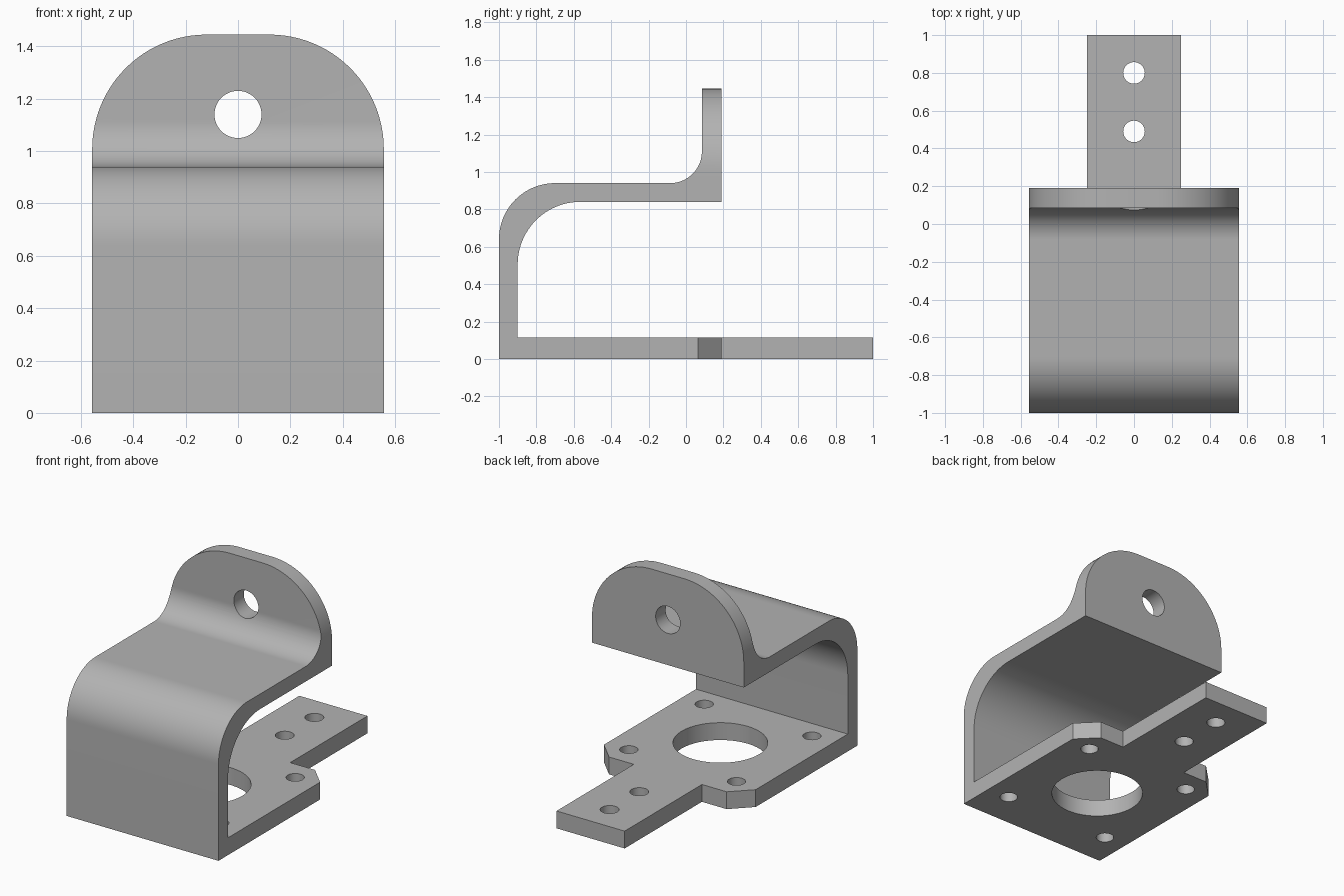
import bpy, bmesh
from math import sin, cos, radians
from mathutils import Vector

if "Cube" in bpy.data.objects:
    bpy.data.objects.remove(bpy.data.objects["Cube"], do_unlink=True)

# Dimensions
HALF_W, TONGUE_W = 0.557, 0.25
PLATE_T, PLATE_BACK, CHAMFER = 0.115, 0.19, 0.125
SHELF_LOW, SHELF_TOP, TOP = 0.84, 0.94, 1.445
HOLE_Y, HOLE_STEP = -0.36, 0.395

steel = bpy.data.materials.new("plain grey")
steel.use_nodes = True
grey = (0.45, 0.45, 0.45, 1)
steel.diffuse_color = grey
steel.node_tree.nodes["Principled BSDF"].inputs["Base Color"].default_value = grey


def arc(cx, cy, r, a0, a1, n=24):
    angles = [radians(a0 + (a1 - a0) * i / n) for i in range(n + 1)]
    return [(cx + r * cos(a), cy + r * sin(a)) for a in angles]


def prism(name, outline, axis, lo, hi):
    """Extrude a 2D outline along an axis between lo and hi."""
    place = {"x": lambda u, v: (lo, u, v),
             "y": lambda u, v: (u, lo, v),
             "z": lambda u, v: (u, v, lo)}[axis]
    bm = bmesh.new()
    face = bm.faces.new([bm.verts.new(place(u, v)) for u, v in outline])
    out = bmesh.ops.extrude_face_region(bm, geom=[face])
    move = Vector([(hi - lo) * (axis == k) for k in "xyz"])
    bmesh.ops.translate(bm, vec=move,
                        verts=[g for g in out["geom"] if isinstance(g, bmesh.types.BMVert)])
    bmesh.ops.recalc_face_normals(bm, faces=bm.faces)
    mesh = bpy.data.meshes.new(name)
    bm.to_mesh(mesh)
    bm.free()
    mesh.materials.append(steel)
    ob = bpy.data.objects.new(name, mesh)
    bpy.context.collection.objects.link(ob)
    return ob


def combine(ob, other, operation):
    """Apply a boolean and discard the helper."""
    mod = ob.modifiers.new("boolean", "BOOLEAN")
    mod.object, mod.operation, mod.solver = other, operation, "EXACT"
    bpy.context.view_layer.objects.active = ob
    bpy.ops.object.modifier_apply(modifier=mod.name)
    bpy.data.objects.remove(other, do_unlink=True)


def drill(ob, u, v, r, axis, lo, hi):
    circle = arc(u, v, r, 0, 360, 48)[:-1]
    combine(ob, prism("drill", circle, axis, lo, hi), "DIFFERENCE")


# Base plate with chamfered ears and a narrow tongue
half = [(HALF_W, -1), (HALF_W, PLATE_BACK - CHAMFER),
        (HALF_W - CHAMFER, PLATE_BACK), (TONGUE_W, PLATE_BACK), (TONGUE_W, 1)]
plan = half + [(-x, y) for x, y in reversed(half)]
bracket = prism("bracket", plan, "z", 0, PLATE_T)

# Front wall, shelf and back tab as one bent side profile
side = ([(-1, 0)]
        + arc(-0.7, SHELF_TOP - 0.3, 0.3, 180, 90)
        + arc(-0.085, SHELF_TOP + 0.17, 0.17, -90, 0)
        + [(0.085, TOP), (PLATE_BACK, TOP), (PLATE_BACK, SHELF_LOW)]
        + arc(-0.565, SHELF_LOW - 0.335, 0.335, 90, 180)
        + [(-0.9, 0)])
strap = prism("strap", side, "x", -HALF_W, HALF_W)

# Round the upper corners of the tab
r = 0.437
front = ([(-1, -1), (1, -1), (1, SHELF_TOP), (HALF_W, SHELF_TOP)]
         + arc(HALF_W - r, TOP - r, r, 0, 90)
         + arc(r - HALF_W, TOP - r, r, 90, 180)
         + [(-HALF_W, SHELF_TOP), (-1, SHELF_TOP)])
combine(strap, prism("tab_outline", front, "y", -2, 2), "INTERSECT")
drill(strap, 0, 1.14, 0.09, "y", -0.5, 0.5)

# Holes in the plate
drill(bracket, 0, HOLE_Y, 0.285, "z", -0.1, 0.3)
for sx in (-1, 1):
    for sy in (-1, 1):
        drill(bracket, sx * HOLE_STEP, HOLE_Y + sy * HOLE_STEP, 0.055, "z", -0.1, 0.3)
for y in (0.49, 0.8):
    drill(bracket, 0, y, 0.057, "z", -0.1, 0.3)

combine(bracket, strap, "UNION")

# Smooth bends, sharp edges
bpy.ops.object.select_all(action="DESELECT")
bracket.select_set(True)
bpy.context.view_layer.objects.active = bracket
bpy.ops.object.shade_smooth_by_angle(angle=radians(30))
